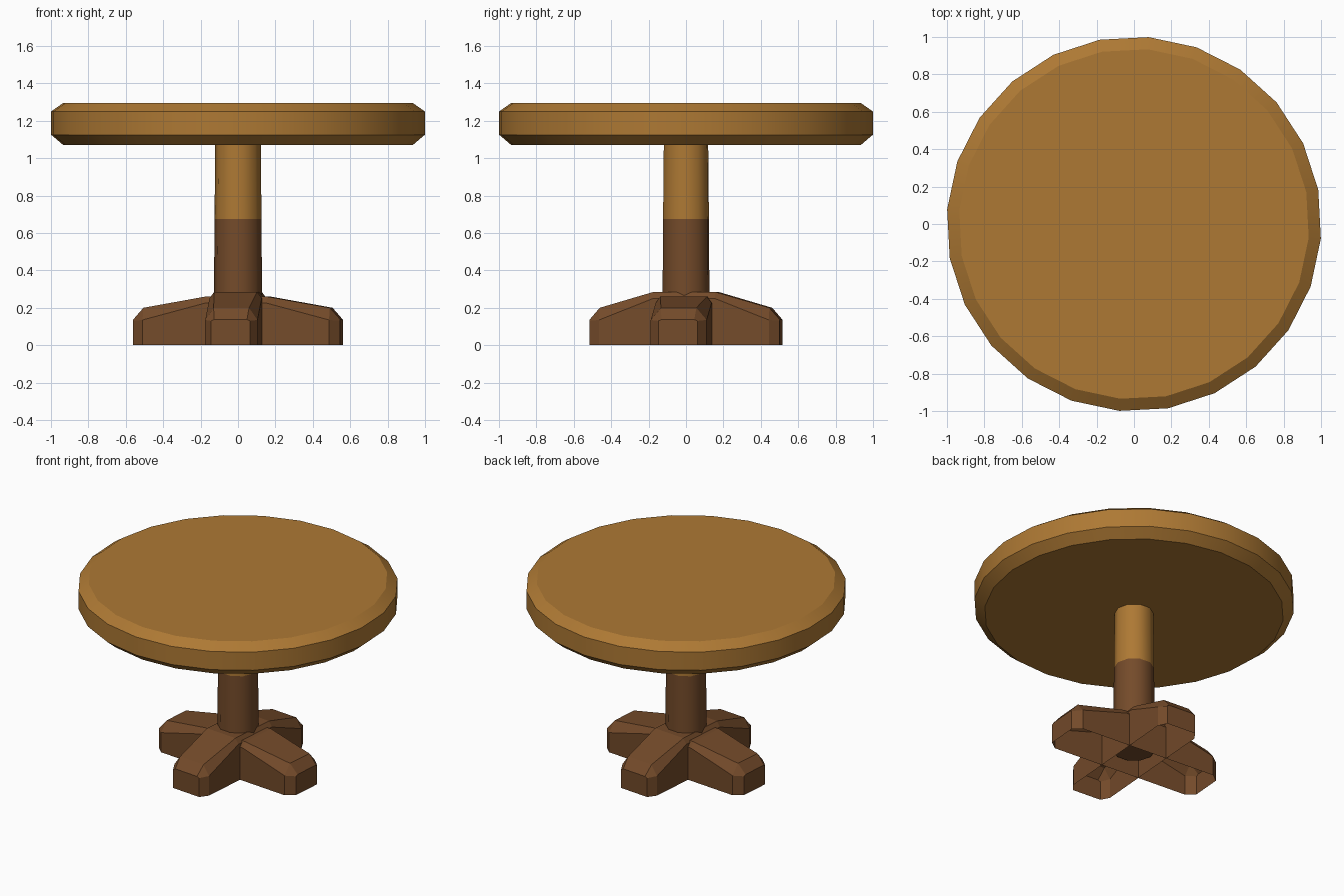
import bpy, bmesh, math

if "Cube" in bpy.data.objects:
    bpy.data.objects.remove(bpy.data.objects["Cube"])

TURN = math.radians(-4.5)   # whole table is twisted slightly about z


def material(name, rgb):
    m = bpy.data.materials.new(name)
    m.diffuse_color = (*rgb, 1)
    m.use_nodes = True
    m.node_tree.nodes["Principled BSDF"].inputs["Base Color"].default_value = m.diffuse_color
    return m


light = material("light_wood", (0.42, 0.19, 0.034))
dark = material("dark_wood", (0.175, 0.070, 0.023))


def finish(name, bm, mats, angle=None):
    me = bpy.data.meshes.new(name)
    bm.to_mesh(me)
    bm.free()
    for m in mats:
        me.materials.append(m)
    ob = bpy.data.objects.new(name, me)
    bpy.context.collection.objects.link(ob)
    if angle:
        bpy.ops.object.select_all(action='DESELECT')
        ob.select_set(True)
        bpy.context.view_layer.objects.active = ob
        bpy.ops.object.shade_smooth_by_angle(angle=math.radians(angle))
    return ob


def bridge(bm, rings):
    for a, b in zip(rings, rings[1:]):
        n = len(a)
        for i in range(n):
            j = (i + 1) % n
            bm.faces.new((a[i], a[j], b[j], b[i]))


def lathe(profile, sides):
    bm = bmesh.new()
    rings = [[bm.verts.new((r * math.cos(TURN + math.tau * i / sides),
                            r * math.sin(TURN + math.tau * i / sides), z))
              for i in range(sides)] for r, z in profile]
    bridge(bm, rings)
    bm.faces.new(rings[0][::-1])
    bm.faces.new(rings[-1])
    return bm


# Round top with chamfered rims
finish("table_top", lathe([(0.937, 1.07), (1.002, 1.125), (1.002, 1.25), (0.937, 1.295)], 24),
       [light], 30)

# Column: dark lower part, light upper part
bm = lathe([(0.13, 0.08), (0.126, 0.675), (0.122, 1.075)], 10)
for f in bm.faces:
    f.material_index = int(f.calc_center_median().z > 0.675)
finish("column", bm, [dark, light], 40)


# Crossed foot beams, hollow underneath, tapering to chamfered ends
def beam(name, length, width, top, angle):
    half = [(length, 0.105, 0.13, 0.088, 0.137),
            (length - 0.055, width, 0.135, 0.095, 0.2),
            (0.165, width, top - 0.035, width - 0.025, top)]
    sections = [(-s, *r) for s, *r in half] + [(s, *r) for s, *r in half[::-1]]
    bm = bmesh.new()
    rings = []
    for s, w, zs, t, zt in sections:
        rings.append([bm.verts.new((s, y, z)) for y, z in
                      ((-w, 0), (-w, zs), (-t, zt), (t, zt), (w, zs), (w, 0))])
    bridge(bm, rings)
    bm.faces.new(rings[0])
    bm.faces.new(rings[-1])
    bmesh.ops.recalc_face_normals(bm, faces=bm.faces[:])
    under = [f for f in bm.faces if all(v.co.z < 0.001 for v in f.verts)]
    bmesh.ops.delete(bm, geom=under, context='FACES')
    finish(name, bm, [dark]).rotation_euler.z = angle


beam("side_foot_beam", 0.555, 0.15, 0.26, TURN)
beam("front_foot_beam", 0.51, 0.14, 0.285, TURN + math.pi / 2)
